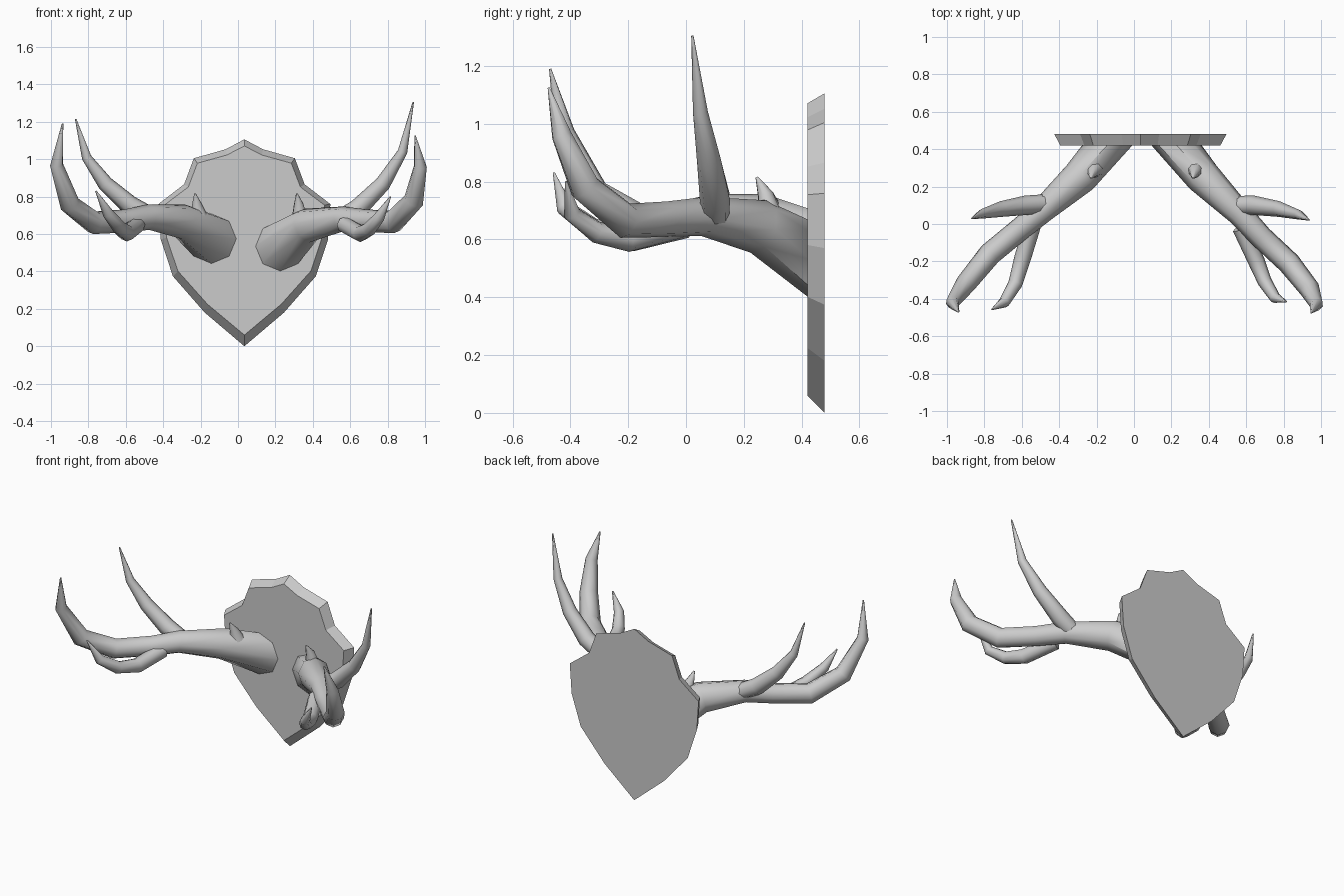
import bpy, bmesh, math
from mathutils import Vector

cube = bpy.data.objects.get("Cube")
if cube:
    bpy.data.objects.remove(cube, do_unlink=True)

grey = bpy.data.materials.new("plain grey")
grey.use_nodes = True
colour = (0.6, 0.6, 0.6, 1)
grey.diffuse_color = colour
grey.node_tree.nodes["Principled BSDF"].inputs["Base Color"].default_value = colour


def finish(name, bm, smooth):
    bmesh.ops.recalc_face_normals(bm, faces=bm.faces)
    mesh = bpy.data.meshes.new(name)
    bm.to_mesh(mesh)
    bm.free()
    mesh.materials.append(grey)
    ob = bpy.data.objects.new(name, mesh)
    bpy.context.collection.objects.link(ob)
    if smooth:
        bpy.ops.object.select_all(action='DESELECT')
        ob.select_set(True)
        bpy.context.view_layer.objects.active = ob
        bpy.ops.object.shade_smooth_by_angle(angle=math.radians(50))


def bridge(bm, a, b):
    for i in range(len(a)):
        j = (i + 1) % len(a)
        bm.faces.new((a[i], a[j], b[j], b[i]))


def sweep(bm, points, radii, start=None, sides=8):
    """Tapered tube through the points, with rings carried along the path."""
    pts = [Vector(p) for p in points]
    last = len(pts) - 1
    prev_t, side, prev_ring = None, None, None
    for i, (p, r) in enumerate(zip(pts, radii)):
        t = (pts[min(i + 1, last)] - pts[max(i - 1, 0)]).normalized()
        if i == 0 and start:
            t = Vector(start)
        if side is None:
            side = t.cross(Vector((0, 0, 1))).normalized()
        else:
            side = prev_t.rotation_difference(t) @ side
        up = side.cross(t)
        ring = []
        for k in range(sides):
            a = 2 * math.pi * k / sides
            ring.append(bm.verts.new(p + r * (math.cos(a) * side + math.sin(a) * up)))
        if prev_ring:
            bridge(bm, prev_ring, ring)
        else:
            bm.faces.new(ring)
        prev_t, prev_ring = t, ring
    bm.faces.new(prev_ring)


# Shield plaque: wide back outline, smaller front outline
middle = 0.034
half = [(0.1, 1.053), (0.27, 1.005), (0.322, 0.866), (0.46, 0.76),
        (0.447, 0.57), (0.382, 0.374), (0.212, 0.18)]
outline = [(0, 1.106)] + half + [(0, 0)] + [(-x, z) for x, z in reversed(half)]
bm = bmesh.new()
back = [bm.verts.new((middle + x, 0.48, z)) for x, z in outline]
front = [bm.verts.new((middle + x * 0.93, 0.42, 0.06 + z * 0.914)) for x, z in outline]
bridge(bm, back, front)
bm.faces.new(back)
bm.faces.new(front)
finish("shield_plaque", bm, False)

# Radii along each kind of branch
beam_r = (0.135, 0.095, 0.068, 0.062, 0.062, 0.055, 0.036, 0.004)
rear_r = (0.05, 0.052, 0.042, 0.026, 0.004)
lower_r = (0.045, 0.045, 0.038, 0.03, 0.004)
nub_r = (0.045, 0.028, 0.005)

# Branch paths of the two antlers, which hang at slightly different angles
left = {
    "beam": [(0.22, 0.43, 0.53), (0.37, 0.25, 0.645), (0.56, 0.06, 0.68),
             (0.68, -0.07, 0.67), (0.83, -0.21, 0.665), (0.94, -0.35, 0.78),
             (0.975, -0.43, 0.96), (0.947, -0.475, 1.125)],
    "rear": [(0.53, 0.1, 0.67), (0.64, 0.1, 0.735), (0.775, 0.08, 0.87),
             (0.88, 0.05, 1.04), (0.937, 0.022, 1.305)],
    "lower": [(0.57, -0.02, 0.65), (0.655, -0.2, 0.602), (0.7, -0.31, 0.625),
              (0.755, -0.395, 0.69), (0.815, -0.415, 0.8)],
    "nub": [(0.33, 0.29, 0.68), (0.325, 0.275, 0.755), (0.315, 0.245, 0.815)],
}
right = {
    "beam": [(-0.135, 0.43, 0.57), (-0.29, 0.25, 0.665), (-0.48, 0.08, 0.69),
             (-0.6, -0.02, 0.67), (-0.77, -0.16, 0.66), (-0.9, -0.32, 0.76),
             (-0.97, -0.42, 0.97), (-0.938, -0.47, 1.19)],
    "rear": [(-0.46, 0.11, 0.69), (-0.58, 0.1, 0.755), (-0.71, 0.08, 0.87),
             (-0.81, 0.055, 1.01), (-0.868, 0.03, 1.215)],
    "lower": [(-0.54, 0, 0.65), (-0.595, -0.18, 0.605), (-0.635, -0.32, 0.635),
              (-0.695, -0.42, 0.71), (-0.76, -0.457, 0.83)],
    "nub": [(-0.21, 0.29, 0.7), (-0.22, 0.275, 0.755), (-0.23, 0.245, 0.815)],
}

# Antlers: the beam starts flat against the plaque and the tines grow from it
for name, paths in (("left_antler", left), ("right_antler", right)):
    bm = bmesh.new()
    sweep(bm, paths["beam"], beam_r, start=(0, -1, 0))
    sweep(bm, paths["rear"], rear_r)
    sweep(bm, paths["lower"], lower_r)
    sweep(bm, paths["nub"], nub_r)
    finish(name, bm, True)
